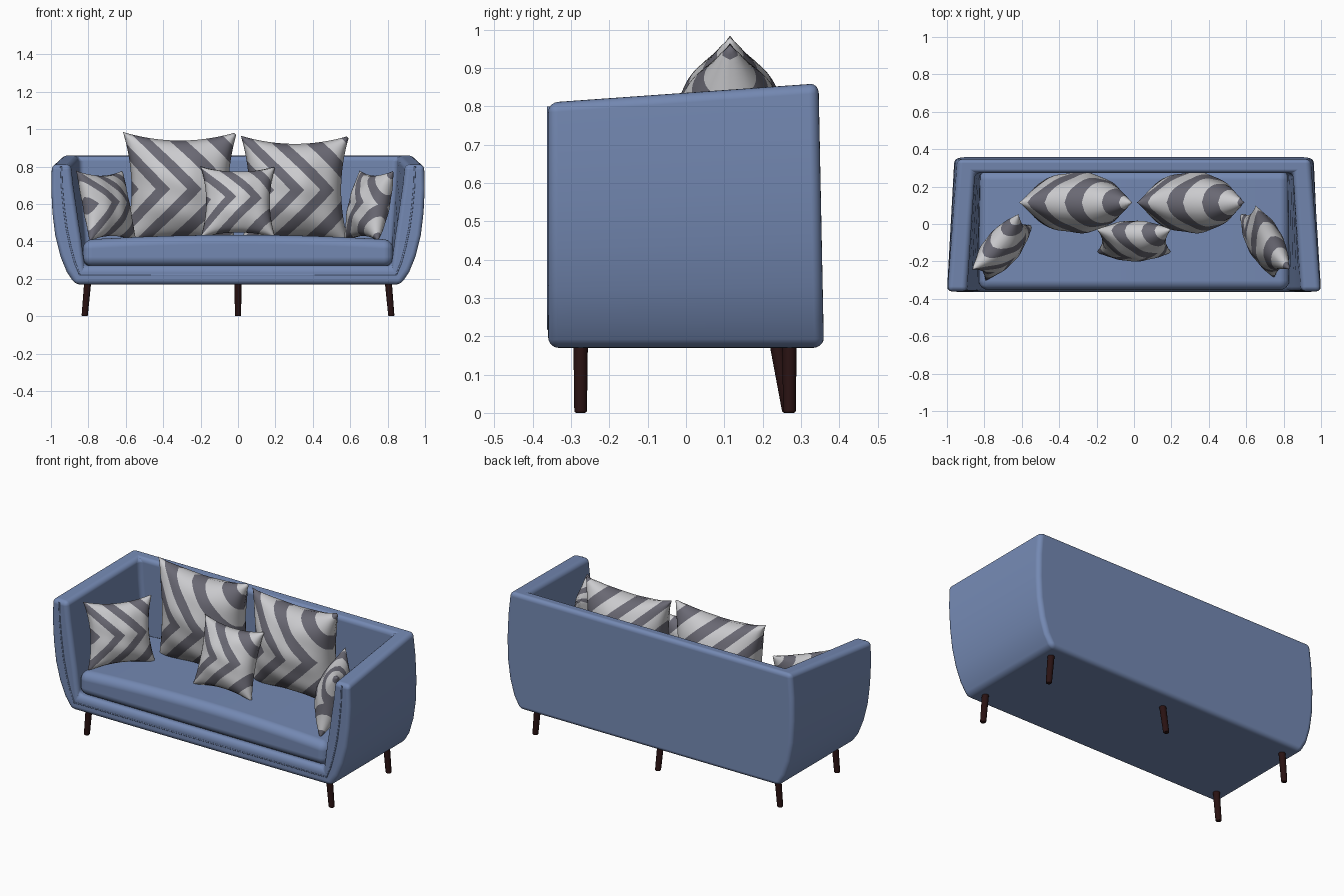
import bpy, bmesh, math
from mathutils import Matrix, Vector

if "Cube" in bpy.data.objects:
    bpy.data.objects.remove(bpy.data.objects["Cube"])


def material(name, rgb):
    m = bpy.data.materials.new(name)
    m.diffuse_color = (*rgb, 1)
    m.use_nodes = True
    m.node_tree.nodes["Principled BSDF"].inputs["Base Color"].default_value = m.diffuse_color
    return m


BLUE = material("blue fabric", (0.175, 0.25, 0.45))
WOOD = material("dark wood", (0.022, 0.006, 0.006))
LIGHT = material("light grey stripe", (0.60, 0.60, 0.62))
DARK = material("dark grey stripe", (0.145, 0.142, 0.175))


def finish(name, bm, mats, bevel=0, segments=4):
    bmesh.ops.recalc_face_normals(bm, faces=bm.faces)
    me = bpy.data.meshes.new(name)
    bm.to_mesh(me)
    bm.free()
    for m in mats:
        me.materials.append(m)
    for p in me.polygons:
        p.use_smooth = True
    ob = bpy.data.objects.new(name, me)
    bpy.context.collection.objects.link(ob)
    if bevel:
        b = ob.modifiers.new("round", 'BEVEL')
        b.width, b.segments = bevel, segments
        b.limit_method, b.angle_limit = 'ANGLE', math.radians(40)
        b.harden_normals = True
    return ob


# Shell: curved arms, base and back wall in one body
OUTER = [(0.87, 0.17), (0.915, 0.235), (0.95, 0.32), (0.978, 0.43),
         (0.993, 0.55), (1.0, 0.68), (0.997, 0.81)]
INNER = [(0.82, 0.27), (0.83, 0.34), (0.84, 0.42), (0.853, 0.50),
         (0.868, 0.60), (0.883, 0.70), (0.895, 0.81)]


def full(half):
    return [(-x, z) for x, z in reversed(half)] + half


def ring(bm, half, y):
    """Profile at depth y: narrower and taller towards the back."""
    out = []
    t = (y + 0.36) / 0.72
    for x, z in full(half):
        f = (z - 0.17) / 0.64
        out.append(bm.verts.new((x * (1 - 0.055 * t * f), y - 0.014 * t * f,
                                 z + 0.05 * t * f)))
    return out


bm = bmesh.new()
fo, bo = ring(bm, OUTER, -0.36), ring(bm, OUTER, 0.36)
fi, mi = ring(bm, INNER, -0.36), ring(bm, INNER, 0.285)
for k in range(len(fo) - 1):
    bm.faces.new((fo[k], fo[k + 1], bo[k + 1], bo[k]))   # outside
    bm.faces.new((fi[k], fi[k + 1], mi[k + 1], mi[k]))   # inside
    bm.faces.new((fo[k], fo[k + 1], fi[k + 1], fi[k]))   # front rim
bm.faces.new(bo)
bm.faces.new(mi)
for k in (0, -1):                                        # arm tops
    bm.faces.new((fo[k], bo[k], mi[k], fi[k]))
bm.faces.new((bo[0], bo[-1], mi[-1], mi[0]))             # back top
finish("sofa_shell", bm, [BLUE], 0.026, 5)

# Piping seam along the front rim
cu = bpy.data.curves.new("front_piping", 'CURVE')
cu.dimensions, cu.bevel_depth, cu.bevel_resolution = '3D', 0.005, 2
seam = [((a[0] + b[0]) / 2, (a[1] + b[1]) / 2) for a, b in zip(OUTER, INNER)]
seam[-1] = (seam[-1][0], 0.80)
sp = cu.splines.new('POLY')
sp.points.add(len(seam) * 2 - 1)
for p, (x, z) in zip(sp.points, full(seam)):
    p.co = (x, -0.358, z, 1)
cu.materials.append(BLUE)
bpy.context.collection.objects.link(bpy.data.objects.new("front_piping", cu))

# Seat cushion with a crowned top
bm = bmesh.new()
N = 16
rows = []
for k in range(N + 1):
    u = -1 + 2 * k / N
    x, top = 0.83 * u, 0.408 + 0.027 * (1 - u * u)
    rows.append([bm.verts.new((x, y, z)) for y, z in
                 ((-0.352, 0.267), (-0.352, top), (0.285, top), (0.285, 0.267))])
for a, b in zip(rows, rows[1:]):
    for j in range(4):
        bm.faces.new((a[j], a[(j + 1) % 4], b[(j + 1) % 4], b[j]))
bm.faces.new(rows[0])
bm.faces.new(rows[-1])
finish("seat_cushion", bm, [BLUE], 0.05, 6)


# Legs: round pegs leaning from top to foot
def leg(name, top, foot):
    bm = bmesh.new()
    bmesh.ops.create_cone(bm, cap_ends=True, segments=20, radius1=0.0165,
                          radius2=0.019, depth=0.19)
    for v in bm.verts:
        t = (v.co.z + 0.095) / 0.19
        v.co += Vector((*foot, 0.095)).lerp(Vector((*top, 0.095)), t)
    finish(name, bm, [WOOD], 0.006, 3)


for s, side in ((-1, "left"), (1, "right")):
    leg("front_leg_" + side, (s * 0.803, -0.275), (s * 0.82, -0.275))
    leg("back_leg_" + side, (s * 0.803, 0.27), (s * 0.82, 0.27))
leg("back_leg_middle", (0, 0.235), (0, 0.268))


# Pillows: pinched squares, chevron stripes follow the triangle diagonals
def pillow(name, loc, half, thick, turn, lean, period, dark, phase=0):
    n, bm, verts, rim_verts = 40, bmesh.new(), {}, set()

    def vert(i, j, side):
        rim = i in (0, n) or j in (0, n)
        key = (i, j, 0 if rim else side)
        if key not in verts:
            u, v = 2 * i / n - 1, 2 * j / n - 1
            a, b = 1 - u * u, 1 - v * v
            puff = thick * max(a * b, 0) ** 0.52
            puff *= 1 + 0.05 * math.sin(6 * u + 4 * v) * math.cos(5 * v - 3 * u)
            verts[key] = bm.verts.new((half * u * (1 - 0.15 * b),
                                       side * puff,
                                       half * v * (1 - 0.15 * a)))
            if rim:
                rim_verts.add(verts[key])
        return verts[key]

    for side in (-1, 1):
        for i in range(n):
            for j in range(n):
                a, b, c, d = (vert(i, j, side), vert(i + 1, j, side),
                              vert(i + 1, j + 1, side), vert(i, j + 1, side))
                if j >= n // 2:
                    band, tris = i + j - n // 2, ((a, b, d), (b, c, d))
                else:
                    band, tris = i + n // 2 - 1 - j, ((a, c, d), (a, b, c))
                for k, t in enumerate(tris):
                    if rim_verts.issuperset(t):   # flat corner tip
                        continue
                    f = bm.faces.new(t if side < 0 else t[::-1])
                    f.material_index = int((band + k + phase) % period < dark)
    loose = [v for v in bm.verts if not v.link_faces]
    bmesh.ops.delete(bm, geom=loose, context='VERTS')
    bm.transform(Matrix.Translation(loc)
                 @ Matrix.Rotation(math.radians(turn), 4, 'Z')
                 @ Matrix.Rotation(math.radians(-lean), 4, 'X'))
    finish(name, bm, [LIGHT, DARK])


pillow("large_pillow_left", (-0.31, 0.115, 0.68), 0.305, 0.16, 0, 0, 13, 6, 3)
pillow("large_pillow_right", (0.305, 0.115, 0.675), 0.29, 0.16, 0, 0, 13, 6, 8)
pillow("small_pillow_middle", (0, -0.09, 0.61), 0.20, 0.10, 0, 18, 16, 7, 4)
pillow("small_pillow_left", (-0.705, -0.125, 0.59), 0.195, 0.09, 50, 14, 16, 7, 2)
pillow("small_pillow_right", (0.70, -0.095, 0.59), 0.195, 0.09, -62, 14, 16, 7, 9)
